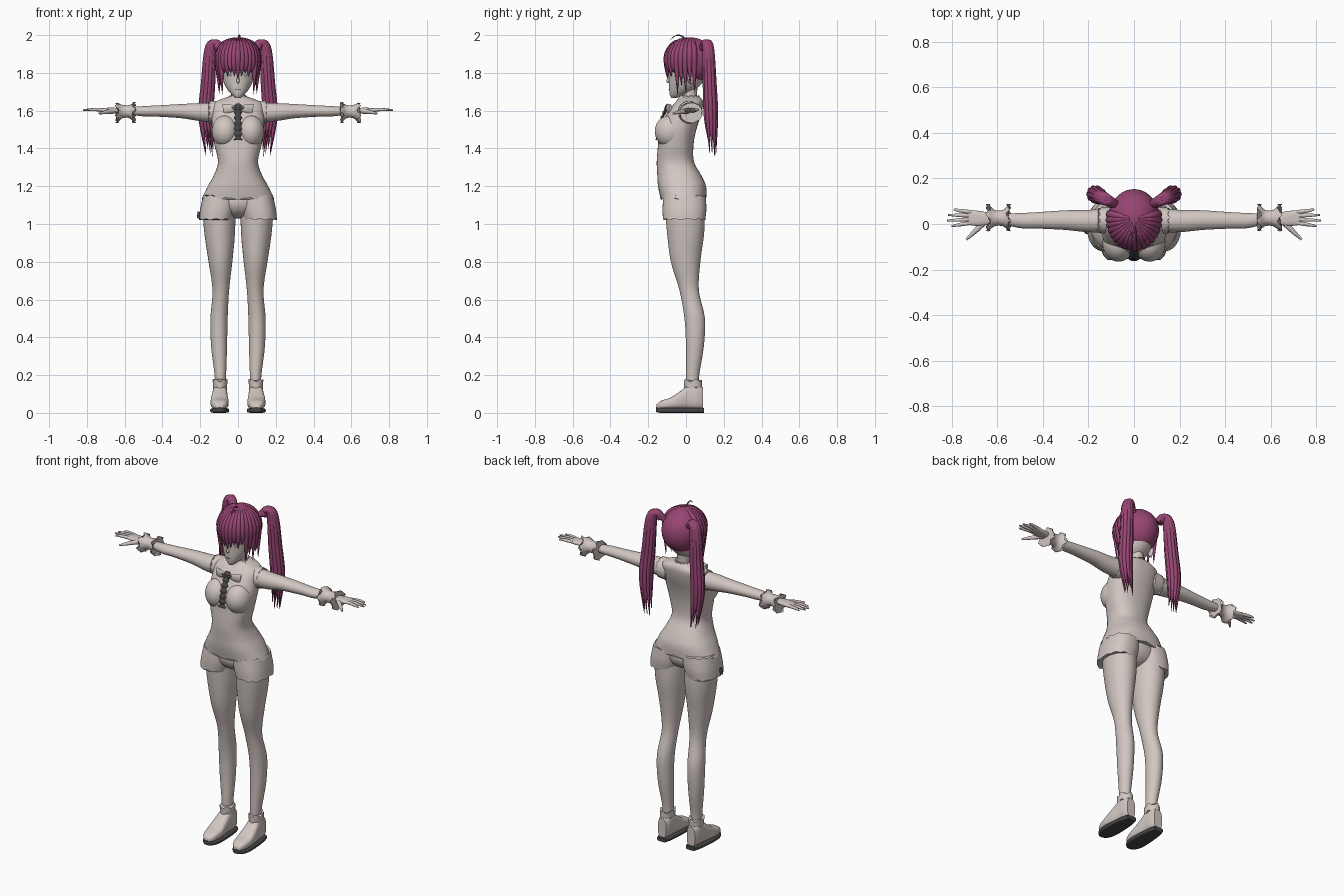
import bpy, bmesh, math, random
from mathutils import Vector, Matrix

random.seed(4)
old = bpy.data.objects.get("Cube")
if old:
    bpy.data.objects.remove(old)


def material(name, rgb):
    mat = bpy.data.materials.new(name)
    mat.use_nodes = True
    mat.diffuse_color = (*rgb, 1)
    mat.node_tree.nodes["Principled BSDF"].inputs["Base Color"].default_value = (*rgb, 1)
    return mat


CREAM = material("warm off white", (.64, .57, .54))
HAIR = material("plum hair", (.31, .06, .17))
DARK = material("charcoal", (.06, .06, .06))
IRIS = material("grey green iris", (.3, .36, .32))


def finish(name, bm, mat, mirror=False, sharp=50):
    """Turn a bmesh into a smooth shaded object, mirrored across x when asked."""
    bmesh.ops.recalc_face_normals(bm, faces=bm.faces[:])
    mesh = bpy.data.meshes.new(name)
    bm.to_mesh(mesh)
    bm.free()
    mesh.polygons.foreach_set("use_smooth", [True] * len(mesh.polygons))
    mesh.set_sharp_from_angle(angle=math.radians(sharp))
    mesh.materials.append(mat)
    obj = bpy.data.objects.new(name, mesh)
    bpy.context.collection.objects.link(obj)
    if mirror:
        obj.modifiers.new("Mirror", "MIRROR").use_mirror_merge = False
    return obj


def spline(rows, steps=5):
    """Catmull-Rom interpolation of rows of numbers."""
    rows = [Vector(r) for r in rows]
    padded = [rows[0]] + rows + [rows[-1]]
    out = []
    for a, b, c, d in zip(padded, padded[1:], padded[2:], padded[3:]):
        for k in range(steps):
            t = k / steps
            out.append(b + (c - a) * (t / 2) + (2 * a - 5 * b + 4 * c - d) * (t * t / 2)
                       + (3 * b - a - 3 * c + d) * (t ** 3 / 2))
    return out + [rows[-1]]


def add_rings(bm, rings):
    loops = [[bm.verts.new(p) for p in ring] for ring in rings]
    count = len(loops[0])
    for low, high in zip(loops, loops[1:]):
        for i in range(count):
            j = (i + 1) % count
            bm.faces.new((low[i], low[j], high[j], high[i]))
    bm.faces.new(loops[0])
    bm.faces.new(loops[-1])


def loft(name, axis, rows, mat=CREAM, mirror=False, power=1.0, frill=0, waves=11, sides=44):
    """Rows hold a position on the axis and the low and high limits of the two other axes."""
    order = {"x": (0, 1, 2), "y": (1, 0, 2), "z": (2, 0, 1)}[axis]
    stations = spline(rows)
    rings = []
    for n, (t, a0, a1, b0, b1) in enumerate(stations):
        ring = []
        for i in range(sides):
            ang = math.tau * i / sides
            c, s = math.cos(ang), math.sin(ang)
            p = Vector()
            end = n in (0, len(stations) - 1)
            p[order[0]] = t + (frill * math.sin(waves * ang) if end else 0)
            p[order[1]] = (a0 + a1 + (a1 - a0) * math.copysign(abs(c) ** power, c)) / 2
            p[order[2]] = (b0 + b1 + (b1 - b0) * math.copysign(abs(s) ** power, s)) / 2
            ring.append(p)
        rings.append(ring)
    bm = bmesh.new()
    add_rings(bm, rings)
    return finish(name, bm, mat, mirror)


def add_tube(bm, points, radii, flat=1.0, sides=10, steps=5):
    """Tapered tube along a smooth path; flat squeezes it front to back."""
    path = spline([(*p, r) for p, r in zip(points, radii)], steps)
    rings = []
    for i, q in enumerate(path):
        tangent = (path[min(i + 1, len(path) - 1)] - path[max(i - 1, 0)]).to_3d().normalized()
        ref = Vector((0, 1, 0)) if abs(tangent.y) < .9 else Vector((0, 0, 1))
        u = tangent.cross(ref).normalized()
        v = u.cross(tangent)
        rings.append([q.to_3d() + q[3] * (u * math.cos(math.tau * k / sides)
                      + v * flat * math.sin(math.tau * k / sides)) for k in range(sides)])
    add_rings(bm, rings)


def tube(name, points, radii, mat, mirror=False, flat=1.0):
    bm = bmesh.new()
    add_tube(bm, points, radii, flat)
    return finish(name, bm, mat, mirror)


def ball(name, centre, size, mat=CREAM, mirror=False, drop=None):
    bm = bmesh.new()
    bmesh.ops.create_uvsphere(bm, u_segments=40, v_segments=28, radius=1)
    if drop:
        bmesh.ops.delete(bm, geom=[v for v in bm.verts if drop(v.co)], context="VERTS")
    bmesh.ops.transform(bm, verts=bm.verts, matrix=Matrix.LocRotScale(centre, None, size))
    return finish(name, bm, mat, mirror)


def centred(rows):
    return [(z, -w, w, front, back) for z, w, front, back in rows]


# Shirt: flared hem, narrow waist, chest and shoulder caps
loft("shirt", "z", centred([
    (1.135, .192, -.135, .107), (1.2, .16, -.148, .106), (1.26, .127, -.152, .08),
    (1.33, .106, -.155, .042), (1.42, .125, -.148, .04), (1.5, .138, -.14, .055),
    (1.58, .138, -.105, .08), (1.635, .133, -.065, .09), (1.66, .09, -.04, .085),
    (1.675, .045, -.025, .07)]), power=.85, frill=.006, waves=13)
ball("chest", Vector((.068, -.085, 1.49)), Vector((.07, .08, .085)), mirror=True)
loft("shoulder_caps", "x", [(.09, -.04, .075, 1.53, 1.65), (.13, -.042, .073, 1.532, 1.652),
                            (.152, -.04, .07, 1.535, 1.65)], mirror=True, frill=.005)

# Shorts and pelvis
ball("pelvis", Vector((0, -.01, 1.12)), Vector((.15, .105, .09)))
loft("shorts_legs", "z", [(1.025, .028, .206, -.122, .102), (1.08, .012, .2, -.124, .108),
                          (1.15, .0, .185, -.12, .104)], mirror=True, power=.85, frill=.004)

# Legs
loft("legs", "z", [
    (.12, .067, .122, .002, .066), (.2, .063, .124, 0, .07), (.35, .058, .142, 0, .094),
    (.5, .055, .146, -.008, .1), (.65, .047, .135, -.035, .068), (.8, .03, .156, -.08, .076),
    (.95, .016, .178, -.1, .096), (1.08, .014, .188, -.11, .1)], mirror=True)

# Shoes with dark soles
loft("shoes", "y", [
    (-.156, .08, .115, .02, .045), (-.13, .06, .135, .02, .065), (-.08, .05, .145, .02, .082),
    (-.03, .053, .142, .02, .115), (.015, .056, .135, .02, .148), (.06, .058, .132, .02, .152),
    (.09, .068, .122, .02, .135)], mirror=True, power=.7)
loft("shoe_soles", "y", [
    (-.158, .08, .115, .004, .03), (-.13, .057, .138, 0, .026), (-.07, .047, .147, 0, .026),
    (.04, .053, .138, 0, .026), (.095, .066, .124, 0, .026)], DARK, mirror=True, power=.5)
loft("shoe_collars", "z", [(.13, .058, .132, -.01, .085), (.172, .056, .134, -.012, .086)],
     mirror=True, frill=.008, waves=5)

# Arms, ruffled cuffs and hands
loft("arms", "x", [
    (.09, -.035, .07, 1.535, 1.645), (.2, -.036, .062, 1.545, 1.64), (.3, -.026, .06, 1.56, 1.635),
    (.42, -.02, .052, 1.568, 1.628), (.5, -.018, .048, 1.57, 1.624), (.6, .005, .045, 1.582, 1.616),
    (.66, .0, .05, 1.588, 1.615)], mirror=True)
loft("cuffs", "x", [(.55, -.03, .088, 1.535, 1.645), (.575, -.01, .062, 1.56, 1.63),
                    (.61, -.01, .062, 1.56, 1.63), (.64, -.032, .088, 1.535, 1.642)],
     mirror=True, frill=.011, waves=6)
loft("palms", "x", [(.63, .0, .048, 1.588, 1.614), (.67, -.008, .056, 1.588, 1.616),
                    (.715, -.006, .06, 1.592, 1.614), (.735, .0, .056, 1.596, 1.61)],
     mirror=True, power=.8)
hand = bmesh.new()
for k, tip in enumerate((.79, .815, .82, .8)):
    y = .052 - .0155 * k
    spread = .012 - .009 * k
    add_tube(hand, [(.71, y, 1.604), (.76, y + spread / 2, 1.606), (tip, y + spread, 1.603)],
             [.009, .0085, .004])
add_tube(hand, [(.655, .01, 1.598), (.695, -.03, 1.593), (.735, -.068, 1.585)], [.014, .011, .005])
finish("fingers", hand, CREAM, mirror=True)

# Neck, head and face
loft("neck", "z", centred([(1.6, .05, -.03, .07), (1.67, .037, -.02, .058),
                           (1.76, .038, -.02, .065)]))
loft("head", "z", centred([
    (1.668, .012, -.078, -.05), (1.685, .034, -.086, .0), (1.72, .062, -.09, .06),
    (1.77, .083, -.091, .1), (1.85, .095, -.093, .125), (1.92, .08, -.07, .115),
    (1.96, .03, -.02, .06)]))
ball("ears", Vector((.093, .028, 1.775)), Vector((.012, .02, .034)), mirror=True)
tube("nose", [(0, -.088, 1.785), (0, -.097, 1.757), (0, -.09, 1.748)], [.003, .008, .004], CREAM)
tube("mouth", [(-.014, -.0875, 1.712), (0, -.09, 1.711), (.014, -.0875, 1.712)],
     [.001, .0022, .001], DARK)
tube("upper_lashes", [(.018, -.089, 1.807), (.04, -.083, 1.815), (.063, -.068, 1.805)],
     [.002, .004, .002], DARK, mirror=True)
ball("irises", Vector((.04, -.081, 1.797)), Vector((.011, .004, .014)), IRIS, mirror=True)

# Collar, bow and dark tie
loft("collar", "z", centred([(1.635, .062, -.062, .08), (1.68, .045, -.032, .066)]), frill=.003)
tube("bow_wings", [(0, -.097, 1.612), (.035, -.098, 1.612), (.075, -.082, 1.605)],
     [.008, .02, .03], CREAM, mirror=True, flat=.35)
steps = 13
tie = [(0, -.094 - .056 * math.sin(math.pi / 2 * k / steps), 1.635 - .19 * k / steps)
       for k in range(steps + 1)]
tube("tie", tie, [.021 if k % 2 else .013 for k in range(steps)] + [.026], DARK, flat=.5)
tube("tie_bow", [(0, -.11, 1.605), (.018, -.11, 1.613), (.032, -.107, 1.62)],
     [.005, .008, .003], DARK, mirror=True, flat=.6)
tube("shorts_tag", [(-.205, -.035, 1.065), (-.209, -.035, 1.03)], [.009, .009], DARK)

# Hair cap with an open face
CENTRE, SIZE = Vector((0, .023, 1.862)), Vector((.113, .13, .126))
ball("hair_cap", CENTRE, SIZE, HAIR,
     drop=lambda p: p.z < -.82 + .9 * max(0, .2 - p.y))

# Fringe: locks that follow the cap and then hang
fringe = bmesh.new()
for k in range(-9, 10):
    ang = math.radians(k * 11)
    side = abs(k) / 9
    tip = 1.8 - .02 * (k % 2)
    if k == 0:
        tip = 1.765
    if abs(k) > 4:
        tip = 1.72 - .045 * (k % 2) + .02 * side
    pts = []
    for lift in (80, 50, 20, -8):
        el = math.radians(lift)
        ring = Vector((math.cos(el) * math.sin(ang), -math.cos(el) * math.cos(ang), math.sin(el)))
        pts.append(CENTRE + ring * SIZE * .97)
    last = pts[-1]
    pts.append(Vector((last.x * .93, last.y + .004, tip)))
    add_tube(fringe, pts, [.006, .016, .018, .015, .001], sides=8)
finish("fringe", fringe, HAIR)

# Twin tails: bundles of tapered strands
tails = bmesh.new()
for k in range(11):
    turn = math.tau * k / 10
    ring = .024 if k < 10 else 0
    off = Vector((math.cos(turn) * ring, math.sin(turn) * ring, 0))
    end = random.uniform(1.35, 1.47)
    add_tube(tails, [
        Vector((.085, .09, 1.925)) + off * .3, Vector((.122, .108, 1.962)) + off * .5,
        Vector((.146, .118, 1.92)) + off * .7, Vector((.158, .125, 1.75)) + off,
        Vector((.17, .132, 1.57)) + off * 1.1, Vector((.152, .138, end)) + off * .9],
        [.012, .015, .016, .014, .013, .001], sides=8)
finish("twin_tails", tails, HAIR, mirror=True)
tube("hair_ties", [(.098, .093, 1.93), (.112, .1, 1.95)], [.024, .024], HAIR, mirror=True)

# Stray lock on the crown
tube("stray_lock", [(0, .0, 1.975), (.005, -.025, 1.996), (.01, -.055, 1.997), (.015, -.085, 1.975)],
     [.004, .004, .003, .001], HAIR)
